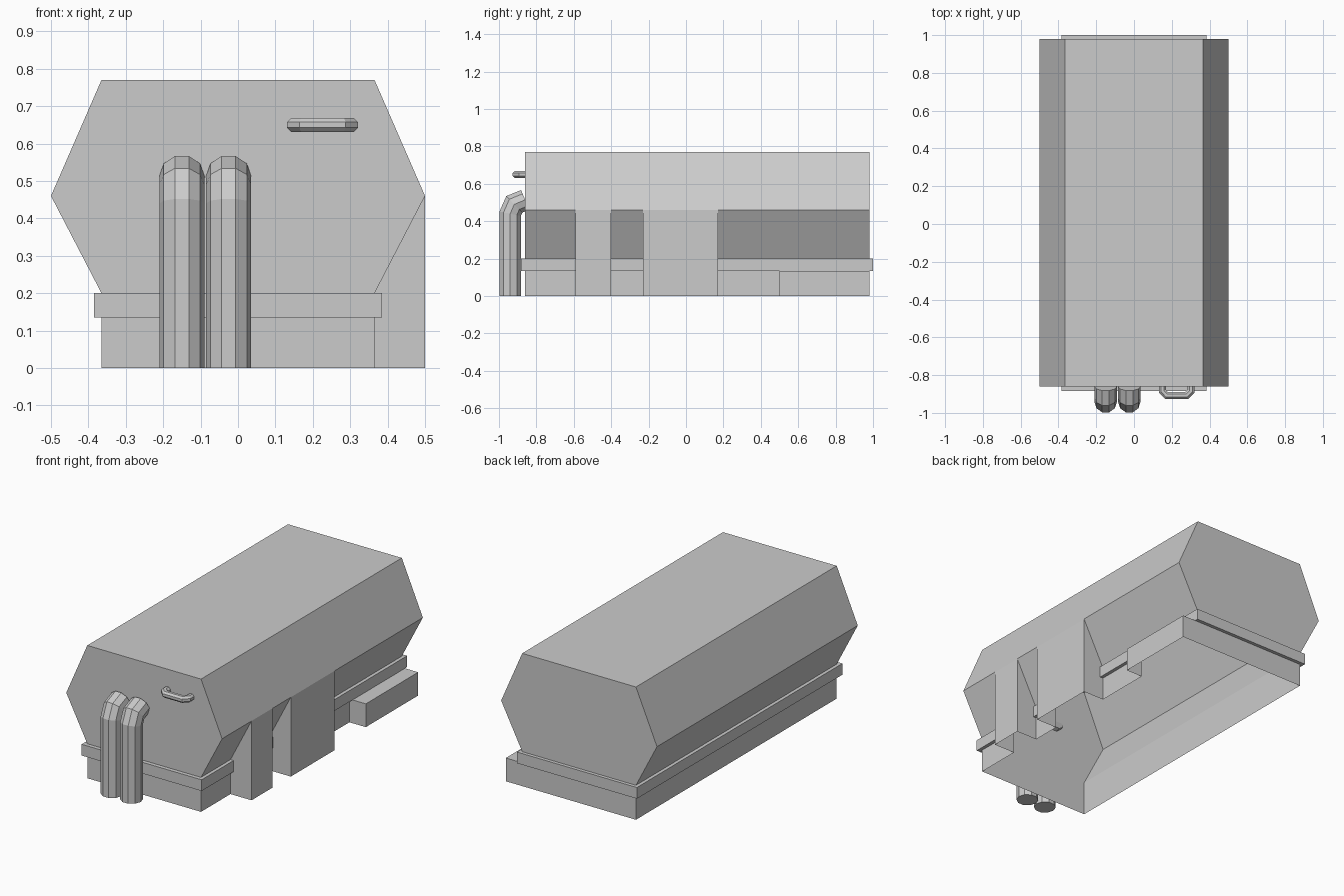
import bpy, bmesh, math
from mathutils import Vector

if "Cube" in bpy.data.objects:
    bpy.data.objects.remove(bpy.data.objects["Cube"])


def make(name, polys):
    """Create a welded mesh object from a list of polygons."""
    bm = bmesh.new()
    for poly in polys:
        bm.faces.new([bm.verts.new(p) for p in poly])
    bmesh.ops.remove_doubles(bm, verts=bm.verts, dist=1e-4)
    bmesh.ops.recalc_face_normals(bm, faces=bm.faces)
    me = bpy.data.meshes.new(name)
    bm.to_mesh(me)
    bm.free()
    ob = bpy.data.objects.new(name, me)
    bpy.context.collection.objects.link(ob)
    return ob


def at_y(profile, y):
    return [(x, y, z) for x, z in profile]


def strip(a, b):
    return [[a[i], a[i + 1], b[i + 1], b[i]] for i in range(len(a) - 1)]


# Hollow shell: six-sided tank and base skirt, open underneath
F, B, W, M = -0.86, 0.98, 0.365, 0.5
common = [(-W, 0), (-W, 0.2), (-M, 0.46), (-W, 0.77), (W, 0.77), (M, 0.46)]
plain = common + [(W, 0.2), (W, 0.135), (W, 0)]
leg = common + [(M, 0)]
step = common + [(W, 0.2), (W, 0.135), (0.47, 0.135), (0.47, 0)]
leg_cap = [(M, 0.46), (M, 0), (W, 0), (W, 0.135), (W, 0.2)]
step_cap = [(W, 0.135), (0.47, 0.135), (0.47, 0), (W, 0)]

polys = [at_y(plain, F), at_y(plain, B)]
sections = [(F, -0.59, plain), (-0.59, -0.40, leg), (-0.40, -0.23, plain),
            (-0.23, 0.17, leg), (0.17, 0.50, plain), (0.50, B, step)]
for y0, y1, profile in sections:
    polys += strip(at_y(profile, y0), at_y(profile, y1))
    cap = leg_cap if profile is leg else step_cap if profile is step else None
    if cap:
        polys += [at_y(cap, y0), at_y(cap, y1)]
make("tank_shell", polys)

# Rim band around the skirt, interrupted by the two side legs
R, RF, RB = 0.385, -0.883, 1.0
rim = []
runs = [([(W, 0.17), (W, B), (-W, B), (-W, F), (W, F), (W, -0.59)],
         [(R, 0.17), (R, RB), (-R, RB), (-R, RF), (R, RF), (R, -0.59)]),
        ([(W, -0.40), (W, -0.23)], [(R, -0.40), (R, -0.23)])]
for inner, outer in runs:
    rails = [[(x, y, z) for x, y in line] for line, z in
             ((inner, 0.135), (outer, 0.135), (outer, 0.2), (inner, 0.2))]
    for a, b in zip(rails, rails[1:]):
        rim += strip(a, b)
make("rim_band", rim)


def tube(name, path, radius, sides, side, phase=0.0):
    """Sweep a mitred polygon along a flat path; side is the path's normal."""
    pts = [Vector(p) for p in path]
    side = Vector(side)
    rings = []
    for i, p in enumerate(pts):
        d0 = (pts[i] - pts[i - 1]).normalized() if i else None
        d1 = (pts[i + 1] - pts[i]).normalized() if i < len(pts) - 1 else None
        d0, d1 = d0 or d1, d1 or d0
        t = (d0 + d1).normalized()
        across = t.cross(side) / t.dot(d0)
        rings.append([p + radius * (side * math.cos(a) + across * math.sin(a))
                      for a in (phase + 2 * math.pi * k / sides for k in range(sides))])
    faces = [rings[0], rings[-1]]
    for a, b in zip(rings, rings[1:]):
        faces += strip(a + a[:1], b + b[:1])
    return make(name, faces)


# Twin ten-sided pipes bending into the front end
for label, x in (("left", -0.15), ("right", -0.025)):
    tube("pipe_" + label,
         [(x, -0.94, 0), (x, -0.94, 0.44), (x, -0.918, 0.49), (x, F, 0.514)],
         0.06, 10, (1, 0, 0))

# Grab handle on the front end
tube("grab_handle",
     [(0.15, F, 0.65), (0.15, -0.885, 0.65), (0.172, -0.908, 0.65),
      (0.28, -0.908, 0.65), (0.302, -0.885, 0.65), (0.302, F, 0.65)],
     0.02, 8, (0, 0, 1), math.pi / 8)
